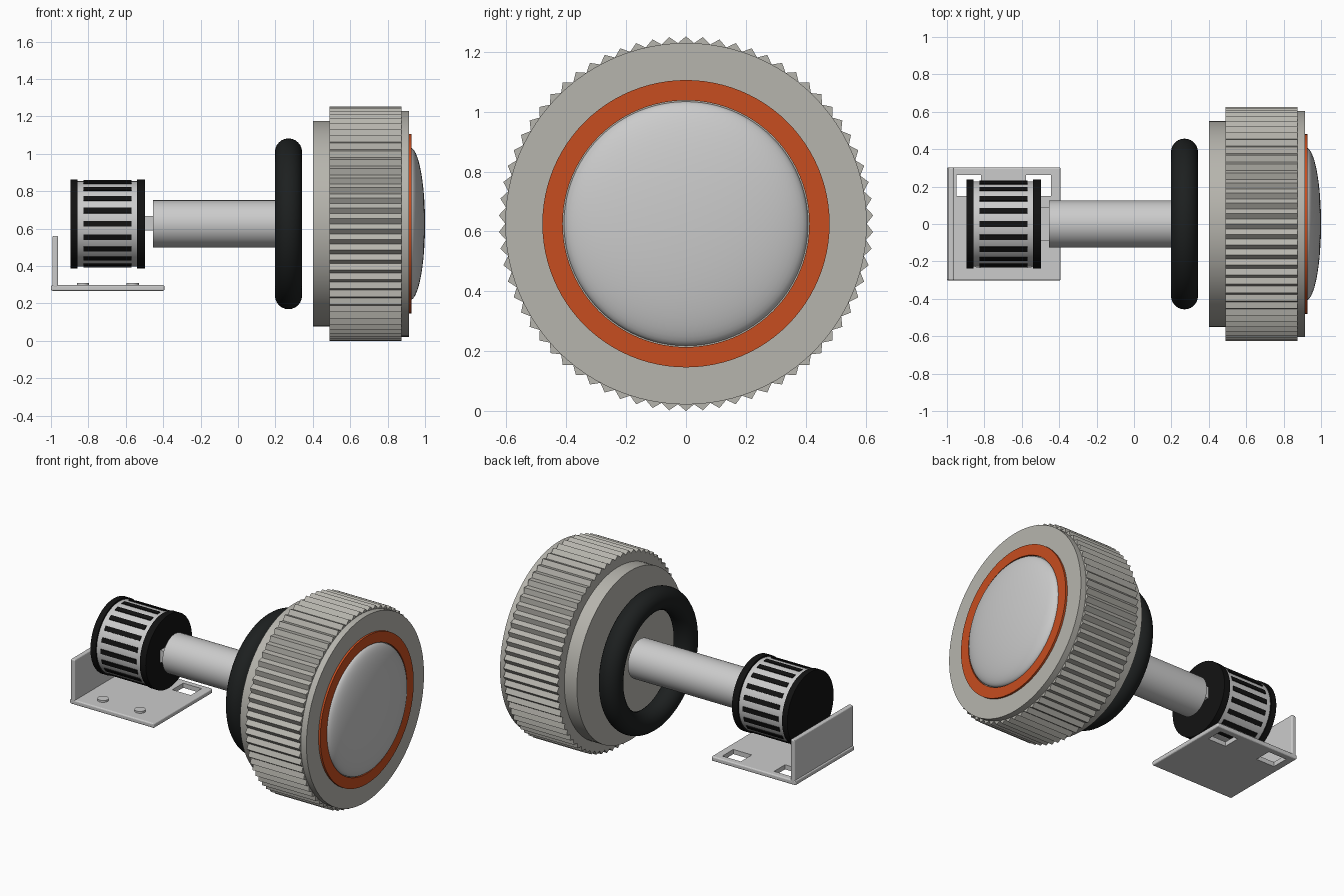
import bpy, bmesh, math
from mathutils import Matrix, Vector

if "Cube" in bpy.data.objects:
    bpy.data.objects.remove(bpy.data.objects["Cube"])

AXIS_Z = 0.626


def material(name, rgb):
    m = bpy.data.materials.new(name)
    m.diffuse_color = (*rgb, 1)
    m.use_nodes = True
    m.node_tree.nodes["Principled BSDF"].inputs["Base Color"].default_value = m.diffuse_color
    return m


BLACK = material("black", (0.006, 0.006, 0.006))
RUBBER = material("rubber", (0.012, 0.014, 0.014))
ORANGE = material("orange", (0.57, 0.075, 0.014))
WARM = material("warm_grey", (0.47, 0.46, 0.42))


def finish(name, bm, mat=None, smooth=True):
    bmesh.ops.remove_doubles(bm, verts=bm.verts, dist=1e-5)
    bmesh.ops.recalc_face_normals(bm, faces=bm.faces)
    me = bpy.data.meshes.new(name)
    bm.to_mesh(me)
    bm.free()
    ob = bpy.data.objects.new(name, me)
    bpy.context.collection.objects.link(ob)
    if mat:
        me.materials.append(mat)
    if smooth:
        bpy.ops.object.select_all(action='DESELECT')
        ob.select_set(True)
        bpy.context.view_layer.objects.active = ob
        bpy.ops.object.shade_smooth_by_angle(angle=math.radians(35))
    return ob


def lathe(name, profile, mat=None, steps=96, loop=False):
    """Revolve (x, radius) points about the horizontal axle."""
    bm = bmesh.new()
    vs = [bm.verts.new((x, 0, AXIS_Z + r)) for x, r in profile]
    pairs = list(zip(vs, vs[1:])) + ([(vs[-1], vs[0])] if loop else [])
    es = [bm.edges.new(p) for p in pairs]
    bmesh.ops.spin(bm, geom=vs + es, cent=(0, 0, AXIS_Z), axis=(1, 0, 0),
                   angle=2 * math.pi, steps=steps)
    return finish(name, bm, mat)


def disc(name, x0, x1, r, mat=None, steps=96):
    return lathe(name, [(x0, 0), (x0, r), (x1, r), (x1, 0)], mat, steps)


def add_box(bm, lo, hi, matrix=Matrix()):
    lo, hi = Vector(lo), Vector(hi)
    bmesh.ops.create_cube(bm, size=1, matrix=matrix @ Matrix.Translation((lo + hi) / 2)
                          @ Matrix.Diagonal((*(hi - lo), 1)))


def box(name, lo, hi, bevel=0):
    bm = bmesh.new()
    add_box(bm, lo, hi)
    ob = finish(name, bm, smooth=False)
    if bevel:
        b = ob.modifiers.new("bevel", 'BEVEL')
        b.width, b.segments = bevel, 3
    return ob


# Wheel: rear collar and core with front flange
disc("wheel_rear_collar", 0.40, 0.50, 0.55, WARM)
disc("wheel_core", 0.49, 0.915, 0.604, WARM)

# Knurled tread, a toothed outline extruded along the axle
TEETH = 70
bm = bmesh.new()
outline = []
for i in range(TEETH * 2):
    a = math.pi * i / TEETH
    r = 0.604 if i % 2 else 0.626
    outline.append(bm.verts.new((0.49, r * math.sin(a), AXIS_Z - r * math.cos(a))))
face = bm.faces.new(outline)
ext = bmesh.ops.extrude_face_region(bm, geom=[face], use_keep_orig=True)
bmesh.ops.translate(bm, vec=(0.385, 0, 0),
                    verts=[v for v in ext["geom"] if isinstance(v, bmesh.types.BMVert)])
finish("knurled_tread", bm, WARM, smooth=False)

# Orange ring and domed front cap
lathe("accent_ring", [(0.90, 0.412), (0.928, 0.412), (0.928, 0.48), (0.90, 0.48)],
      ORANGE, loop=True)
dome = [(0.90, 0), (0.90, 0.408)]
dome += [(0.92 + 0.08 * math.sin(t), 0.408 * math.cos(t))
         for t in (math.pi / 2 * i / 16 for i in range(17))]
lathe("domed_cap", dome)

# Rubber O-ring floating behind the wheel
lathe("rubber_ring", [(0.27 + 0.0725 * math.cos(t), 0.384 + 0.0725 * math.sin(t))
                      for t in (2 * math.pi * i / 24 for i in range(24))],
      RUBBER, loop=True)

# Shaft and flat drive key
disc("shaft", -0.455, 0.33, 0.126, steps=64)
box("drive_key", (-0.52, -0.09, 0.59), (-0.44, 0.09, 0.668))

# Motor drum, black end caps and slot strips
disc("motor_drum", -0.88, -0.51, 0.228, steps=64)
disc("motor_cap_rear", -0.895, -0.857, 0.238, BLACK, 64)
disc("motor_cap_front", -0.54, -0.497, 0.238, BLACK, 64)
bm = bmesh.new()
for i in range(20):
    m = Matrix.Translation((0, 0, AXIS_Z)) @ Matrix.Rotation(math.tau * i / 20, 4, 'X')
    add_box(bm, (-0.826, -0.015, 0.20), (-0.57, 0.015, 0.233), m)
finish("motor_slots", bm, BLACK, smooth=False)

# Mounting bracket: base plate with two square windows, and upright flange
plate = box("bracket_plate", (-1.0, -0.302, 0.268), (-0.393, 0.302, 0.298), 0.008)
bm = bmesh.new()
for x0 in (-0.95, -0.578):
    add_box(bm, (x0, 0.15, 0.2), (x0 + 0.133, 0.262, 0.4))
cutter = finish("window_cutter", bm, smooth=False)
cutter.hide_render = True
cutter.hide_set(True)
cut = plate.modifiers.new("windows", 'BOOLEAN')
cut.operation, cut.object, cut.solver = 'DIFFERENCE', cutter, 'EXACT'
box("bracket_flange", (-0.992, -0.302, 0.285), (-0.962, 0.302, 0.561), 0.008)

# Round studs on the bracket
for n, x in enumerate((-0.829, -0.563)):
    bm = bmesh.new()
    bmesh.ops.create_cone(bm, cap_ends=True, segments=32, radius1=0.033, radius2=0.033,
                          depth=0.03, matrix=Matrix.Translation((x, -0.202, 0.295)))
    finish(f"bracket_stud_{n + 1}", bm)
